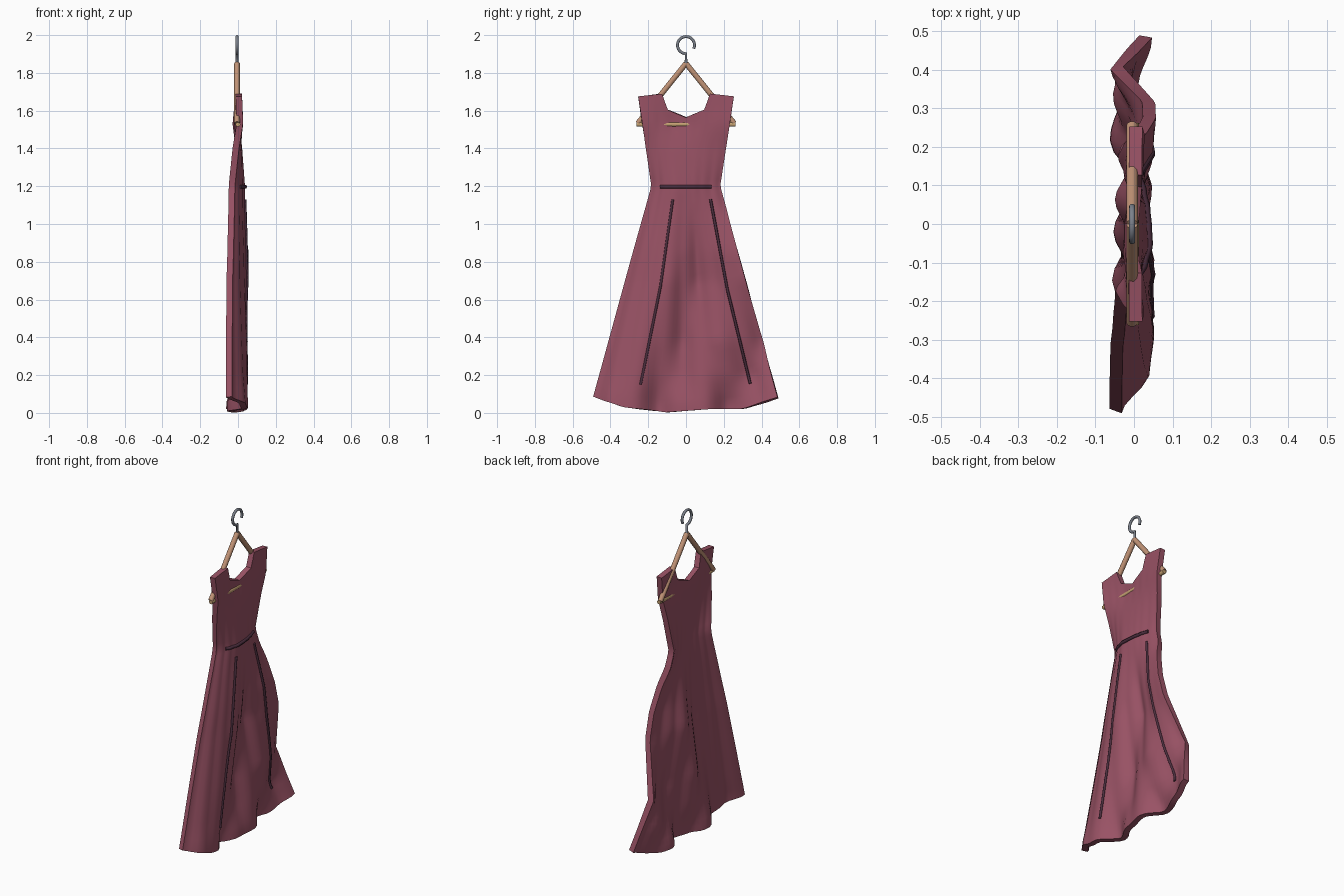
import bpy, bmesh, math
from mathutils import Vector

if "Cube" in bpy.data.objects:
    bpy.data.objects.remove(bpy.data.objects["Cube"])


def material(name, rgb):
    m = bpy.data.materials.new(name)
    m.use_nodes = True
    m.diffuse_color = (*rgb, 1)
    m.node_tree.nodes["Principled BSDF"].inputs["Base Color"].default_value = (*rgb, 1)
    return m


ROSE = material("rose cloth", (.32, .085, .13))
PLUM = material("dark plum trim", (.07, .027, .048))
WOOD = material("tan wood", (.53, .29, .18))
PALE = material("pale wood", (.56, .36, .17))
STEEL = material("grey steel", (.2, .22, .26))


def lerp_table(points, t):
    """Piecewise linear lookup in a list of (position, value) pairs."""
    if t <= points[0][0]:
        return points[0][1]
    for (a, va), (b, vb) in zip(points, points[1:]):
        if t <= b:
            return va + (vb - va) * (t - a) / (b - a)
    return points[-1][1]


def soft_table(points, t):
    """The same lookup with an eased blend."""
    if t <= points[0][0]:
        return points[0][1]
    for (a, va), (b, vb) in zip(points, points[1:]):
        if t <= b:
            s = (t - a) / (b - a)
            return va + (vb - va) * s * s * (3 - 2 * s)
    return points[-1][1]


# Dress outline: half width by height, hem and neckline by fraction across
WIDTH = [(.08, .487), (.8, .29), (1.2, .178), (1.53, .232), (1.68, .254)]
HEM = [(-1, .085), (-.68, .03), (-.2, .003), (.3, .022), (.62, .02), (1, .08)]
NECK = [(0, 1.565), (.4, 1.605), (.5, 1.69), (1, 1.675)]

# Fold depth in thousandths, by height and fraction across;
# the folds drift sideways as they rise
ACROSS = [-1, -.78, -.57, -.3, -.05, .2, .45, .75, 1]
FOLDS = [
    (.05, [-48, 25, 36, -40, 12, 30, -46, -5, 38]),
    (.2, [-47, 12, 33, -12, -20, 22, 5, -40, 0]),
    (.38, [-47, 5, 30, 12, -38, 5, 33, 0, -45]),
    (.7, [-45, -5, 18, 36, 0, -33, 0, 30, 38]),
    (.85, [-40, -5, 15, 30, 15, -14, 10, 35, 40]),
    (1, [-37, -8, 10, 25, 15, 5, 10, 15, 15]),
    (1.1, [-34, -10, 8, 20, 15, 12, 8, 0, -17]),
    (1.2, [-33, -10, 8, 20, 18, 14, 5, -10, -26]),
    (1.4, [-12, -4, 3, 5, 5, 4, 2, -3, -8]),
    (1.53, [10, 3, -5, -12, -10, -3, 4, 9, 11]),
    (1.69, [4] * 9),
]
THICK = .034


def fold(u, z):
    rows = [(h, soft_table(list(zip(ACROSS, row)), u)) for h, row in FOLDS]
    return lerp_table(rows, z) / 1000


def build_dress():
    bm = bmesh.new()
    columns, rows = 40, 48
    grid = []
    for i in range(columns + 1):
        u = 2 * i / columns - 1
        low, high = lerp_table(HEM, u), lerp_table(NECK, abs(u))
        line = []
        for j in range(rows + 1):
            z = low + (high - low) * j / rows
            line.append(bm.verts.new((fold(u, z), u * lerp_table(WIDTH, z), z)))
        grid.append(line)
    for a, b in zip(grid, grid[1:]):
        for j in range(rows):
            bm.faces.new((a[j], b[j], b[j + 1], a[j + 1]))
    mesh = bpy.data.meshes.new("dress")
    bm.to_mesh(mesh)
    bm.free()
    mesh.materials.append(ROSE)
    dress = bpy.data.objects.new("dress", mesh)
    bpy.context.collection.objects.link(dress)
    bpy.ops.object.select_all(action='DESELECT')
    dress.select_set(True)
    bpy.context.view_layer.objects.active = dress
    cloth = dress.modifiers.new("cloth thickness", 'SOLIDIFY')
    cloth.thickness = THICK
    cloth.offset = 0
    bpy.ops.object.modifier_apply(modifier=cloth.name)
    bpy.ops.object.shade_smooth_by_angle(angle=math.radians(40))


def rod(name, points, radius, mat, sides=3):
    """Round rod along a path, with closed ends."""
    curve = bpy.data.curves.new(name, 'CURVE')
    curve.dimensions = '3D'
    curve.bevel_depth = radius
    curve.bevel_resolution = sides
    curve.use_fill_caps = True
    spline = curve.splines.new('POLY')
    spline.points.add(len(points) - 1)
    for p, co in zip(spline.points, points):
        p.co = (*co, 1)
    spline.use_smooth = True
    curve.materials.append(mat)
    ob = bpy.data.objects.new(name, curve)
    bpy.context.collection.objects.link(ob)


def trim(name, path, radius):
    """Piping that follows the outer cloth surface along a (y, z) path."""
    points = []
    steps = 32
    for k in range(steps + 1):
        t = k / steps * (len(path) - 1)
        i = min(int(t), len(path) - 2)
        y, z = Vector(path[i]).lerp(Vector(path[i + 1]), t - i)
        u = y / lerp_table(WIDTH, z)
        points.append((fold(u, z) + THICK / 2 + .002, y, z))
    rod(name, points, radius, PLUM, 1)


build_dress()

# Waist band and skirt seams
trim("waist_band", [(-.135, 1.197), (.135, 1.197)], .01)
trim("skirt_seam_right", [(-.07, 1.13), (-.135, .67), (-.24, .15)], .0075)
trim("skirt_seam_left", [(.13, 1.13), (.22, .65), (.34, .155)], .0075)

# Hanger: two sloping arms, cross bar and hook
HX = -.005
for side, label in ((-1, "right"), (1, "left")):
    rod("hanger_arm_" + label, [(HX, 0, 1.85), (HX, side * .255, 1.533)], .015, WOOD)
rod("hanger_bar", [(0, -.262, 1.527), (0, .262, 1.527)], .0125, PALE)
arc = [math.radians(270 - 295 * k / 28) for k in range(29)]
hook = [(HX, 0, 1.84)] + [(HX, .045 * math.cos(a), 1.947 + .045 * math.sin(a)) for a in arc]
rod("hanger_hook", hook, .008, STEEL)
